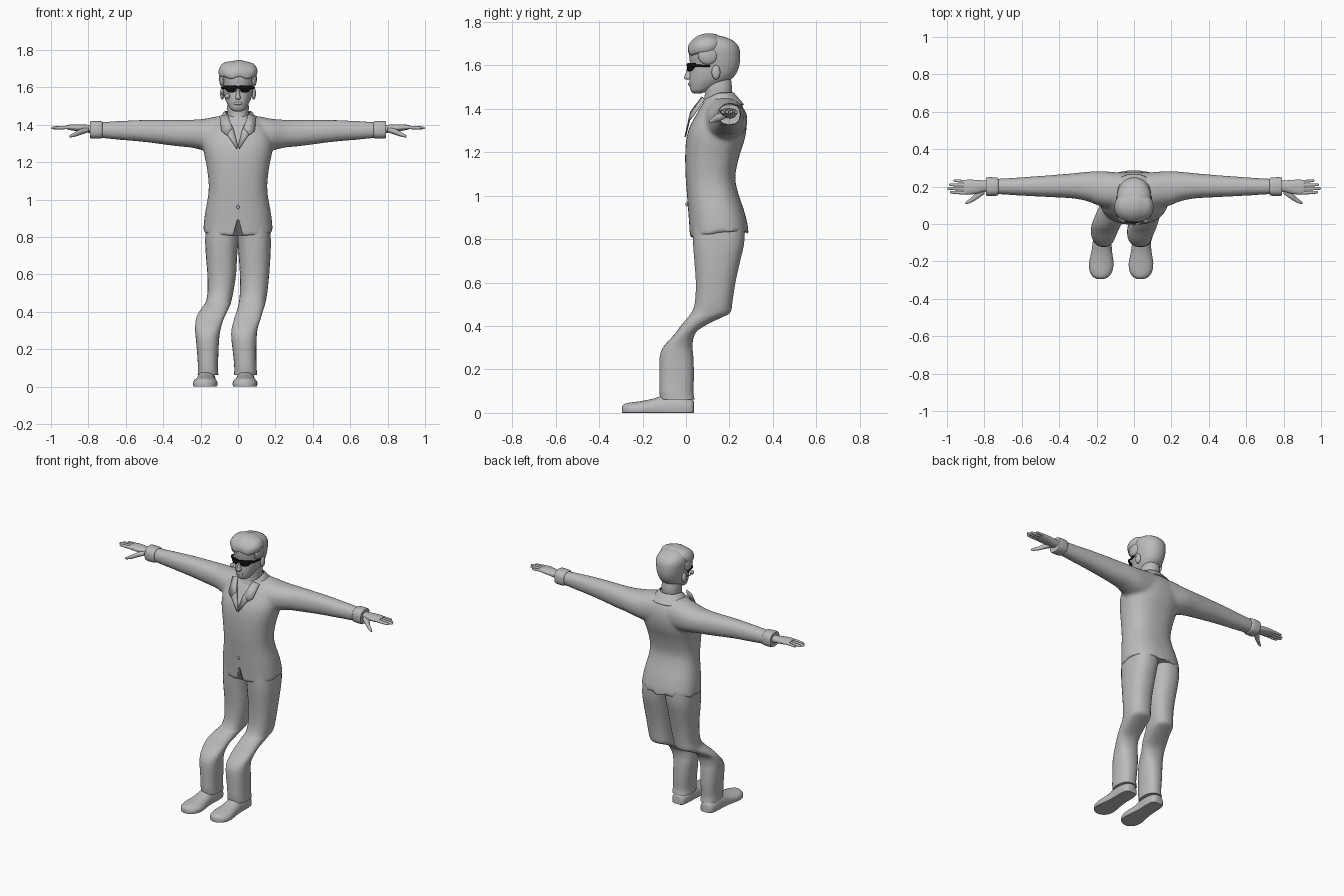
import bpy, bmesh, math
from mathutils import Vector

def material(name, c):
    m = bpy.data.materials.new(name)
    m.diffuse_color = (c[0], c[1], c[2], 1)
    return m

GREY = material("plain grey", (0.5, 0.5, 0.5))
BLACK = material("black", (0.005, 0.005, 0.005))

def finish(name, bm, mat=GREY, angle=45):
    bmesh.ops.recalc_face_normals(bm, faces=bm.faces)
    me = bpy.data.meshes.new(name)
    bm.to_mesh(me)
    bm.free()
    me.materials.append(mat)
    me.shade_smooth()
    me.set_sharp_from_angle(angle=math.radians(angle))
    ob = bpy.data.objects.new(name, me)
    bpy.context.collection.objects.link(ob)
    return ob

def spline(rows, steps):
    """Catmull-Rom interpolation of section rows."""
    out = []
    for i in range(len(rows) - 1):
        a, b, c, d = (rows[max(i - 1, 0)], rows[i], rows[i + 1], rows[min(i + 2, len(rows) - 1)])
        for s in range(steps):
            t = s / steps
            out.append([0.5 * (2 * q + (r - p) * t + (2 * p - 5 * q + 4 * r - u) * t * t
                               + (3 * q - p - 3 * r + u) * t ** 3) for p, q, r, u in zip(a, b, c, d)])
    out.append(list(rows[-1]))
    return out

def loft(bm, axis, rows, p=2.2, n=28, steps=3, flat=False, cap=True):
    """Rows are (position, a0, a1, b0, b1) along an axis; a and b are the other two axes in xyz order."""
    rings = []
    for pos, a0, a1, b0, b1 in spline(rows, steps):
        ring = []
        for k in range(n):
            t = 2 * math.pi * (k + 0.5) / n
            u, v = (math.copysign(abs(f) ** (2 / p), f) for f in (math.cos(t), math.sin(t)))
            if flat:
                v = (max(v, -0.4) + 0.4) / 1.4 * 2 - 1
            co = [(a0 + a1 + u * (a1 - a0)) / 2, (b0 + b1 + v * (b1 - b0)) / 2]
            co.insert("xyz".index(axis), pos)
            ring.append(bm.verts.new(co))
        rings.append(ring)
    for r, s in zip(rings, rings[1:]):
        for k in range(n):
            bm.faces.new((r[k], r[(k + 1) % n], s[(k + 1) % n], s[k]))
    if cap:
        bm.faces.new(rings[0])
        bm.faces.new(rings[-1])
    return rings

def part(name, axis, rows, mat=GREY, **kw):
    bm = bmesh.new()
    loft(bm, axis, rows, **kw)
    return finish(name, bm, mat)

def ball(name, centre, size, mat=GREY):
    bm = bmesh.new()
    bmesh.ops.create_uvsphere(bm, u_segments=20, v_segments=12, radius=1)
    for v in bm.verts:
        v.co = Vector(c + q * s for c, q, s in zip(centre, v.co, size))
    return finish(name, bm, mat)

def plate(name, points, thickness, mat=GREY):
    bm = bmesh.new()
    bm.faces.new([bm.verts.new(p) for p in points])
    ob = finish(name, bm, mat)
    mod = ob.modifiers.new("thickness", 'SOLIDIFY')
    mod.thickness, mod.offset = thickness, 0
    return ob

# Jacket: body and sleeves fused into one skin
bm = bmesh.new()
body = [(0.805, -.187, .187, .018, .288), (0.86, -.184, .184, .015, .285), (0.93, -.176, .176, .010, .268),
        (1.02, -.160, .160, .003, .238), (1.09, -.157, .157, -.002, .227), (1.18, -.168, .168, -.004, .245),
        (1.25, -.182, .182, .000, .268), (1.31, -.185, .185, .014, .279), (1.37, -.165, .165, .045, .276),
        (1.42, -.125, .125, .075, .255), (1.45, -.080, .080, .100, .225)]
rings = loft(bm, 'z', body, p=2.4, n=40)
for v in rings[0]:                       # hem rises towards the back
    v.co.z += 0.03 * max(0, min(1, (v.co.y - 0.03) / 0.15))
half = [(0, .09, .272, 1.26, 1.45), (.1, .085, .277, 1.25, 1.447), (.18, .095, .283, 1.262, 1.432),
        (.25, .122, .279, 1.278, 1.427), (.34, .138, .270, 1.287, 1.427), (.5, .146, .257, 1.308, 1.426),
        (.64, .154, .247, 1.32, 1.42), (.76, .161, .240, 1.332, 1.413)]
mirror = [(-x, a, b, c, d) for x, a, b, c, d in half[:0:-1]]
loft(bm, 'x', mirror + half, n=32)
jacket = finish("jacket", bm)
rm = jacket.modifiers.new("fuse", 'REMESH')
rm.mode, rm.voxel_size, rm.use_smooth_shade = 'VOXEL', 0.011, True
sm = jacket.modifiers.new("soften", 'SMOOTH')
sm.factor, sm.iterations = 0.5, 5

# Notch where the jacket fronts part above the hem
notch = plate("notch_cutter", [(-.035, .01, .78), (.035, .01, .78), (.004, .01, .89), (-.004, .01, .89)], 0.05)
notch.hide_render = True
notch.hide_viewport = True
cut = jacket.modifiers.new("notch", 'BOOLEAN')
cut.operation, cut.object = 'DIFFERENCE', notch
ball("jacket_button", (0, .004, .96), (.008, .006, .010))

# Trousers: bent knees, both shins shifted to one side
# z, y0, y1, then x0, x1 of each leg
legs = [(.86, .030, .272, -.172, .02, -.02, .172), (.78, .032, .268, -.176, .004, -.004, .176),
        (.70, .038, .250, -.172, -.004, .003, .174), (.60, .045, .228, -.164, -.010, .010, .167),
        (.51, .041, .214, -.163, -.024, .010, .158), (.462, .025, .205, -.170, -.034, .006, .150),
        (.44, .008, .165, -.180, -.040, .003, .145), (.40, -.025, .085, -.208, -.058, -.008, .132),
        (.365, -.050, .042, -.224, -.075, -.020, .122), (.31, -.100, .030, -.230, -.092, -.034, .105),
        (.26, -.121, .034, -.226, -.100, -.036, .100), (.17, -.123, .037, -.218, -.105, -.026, .098),
        (.10, -.123, .034, -.214, -.106, -.020, .100), (.062, -.118, .040, -.216, -.105, -.022, .102)]
for name, i in (("right", 3), ("left", 5)):
    part(name + "_trouser_leg", 'z', [(r[0], r[i], r[i + 1], r[1], r[2]) for r in legs], p=2.4)

# Shoes
shoe = [(.036, .026, .055), (.022, .043, .066), (-.03, .05, .085), (-.09, .05, .085), (-.15, .056, .066),
        (-.21, .066, .054), (-.255, .060, .048), (-.282, .042, .042), (-.295, .016, .03)]
for name, heel, toe in (("right", -.165, -.178), ("left", .042, .036)):
    rows = []
    for y, w, h in shoe:
        c = heel + (toe - heel) * (0.04 - y) / 0.33
        rows.append((y, c - w, c + w, 0, h))
    part(name + "_shoe", 'y', rows, flat=True)

# Cuffs, hands and fingers on both sides
fingers = (("index", .166, .170, .985, .0095), ("middle", .188, .190, 1.0, .0095),
           ("ring", .208, .210, .99, .009), ("little", .226, .232, .965, .008))
for name, s in (("right", -1), ("left", 1)):
    def limb(label, rows, **kw):
        part(name + label, 'x', [(s * r[0],) + tuple(r[1:]) for r in rows], **kw)
    limb("_cuff", [(.725, .158, .243, 1.334, 1.415), (.735, .151, .249, 1.326, 1.420),
                   (.785, .150, .250, 1.326, 1.420), (.79, .158, .243, 1.333, 1.414)], p=2.6)
    limb("_palm", [(.74, .172, .232, 1.352, 1.402), (.80, .172, .232, 1.357, 1.400), (.84, .162, .236, 1.363, 1.402),
                   (.89, .156, .237, 1.370, 1.402), (.915, .162, .234, 1.376, 1.397)])
    for label, y0, y1, tip, r in fingers:
        rows = []
        for t, k in ((0, 1), (.4, 1), (.8, .9), (.95, .65), (1, .2)):
            y, z = y0 + (y1 - y0) * t, 1.387 - .004 * t
            rows.append((.88 + (tip - .88) * t, y - r * k, y + r * k, z - r * k, z + r * k))
        limb("_" + label + "_finger", rows, n=12)
    limb("_thumb", [(.80, .160, .200, 1.360, 1.385), (.835, .135, .180, 1.348, 1.380), (.865, .117, .146, 1.338, 1.364),
                    (.89, .107, .126, 1.333, 1.351), (.902, .107, .115, 1.333, 1.342)], n=14)

# Neck, head and face
part("neck", 'z', [(1.30, -.06, .06, .035, .21), (1.38, -.058, .058, .065, .212), (1.45, -.056, .056, .085, .21),
                   (1.50, -.058, .058, .085, .212), (1.55, -.05, .05, .09, .205)])
skull = [(1.471, .014, .035, .070), (1.48, .036, .024, .095), (1.50, .050, .017, .14), (1.53, .066, .015, .20),
         (1.56, .076, .017, .23), (1.60, .084, .020, .246), (1.64, .090, .014, .250), (1.68, .092, .020, .245),
         (1.71, .080, .040, .222), (1.73, .052, .075, .180), (1.738, .018, .11, .145)]
part("head", 'z', [(z, -w, w, a, b) for z, w, a, b in skull], n=36)
part("nose", 'z', [(1.534, -.008, .008, .002, .04), (1.542, -.015, .015, -.009, .045),
                   (1.56, -.011, .011, -.003, .045), (1.60, -.008, .008, .010, .05)], n=14)
part("lips", 'x', [(-.028, .024, .036, 1.512, 1.516), (-.012, .010, .035, 1.506, 1.522),
                   (.012, .010, .035, 1.506, 1.522), (.028, .024, .036, 1.512, 1.516)], n=14)

# Hair swept over the front half of the head
crown = [(1.650, .090, .018, .150), (1.66, .100, .010, .165), (1.69, .104, .012, .175),
         (1.72, .088, .035, .165), (1.738, .055, .065, .145), (1.744, .02, .09, .12)]
hair = part("hair", 'z', [(z, -w, w, a, b) for z, w, a, b in crown], n=36)
for v in hair.data.vertices:             # tufts and a ragged fringe
    v.co.z += .006 * math.sin(v.co.x * 75 + 1) * (1 if v.co.z < 1.70 else .4)
for s in (-1, 1):
    side = "left" if s > 0 else "right"
    ball(side + "_hair_lock", (s * .084, .10, 1.645), (.017, .045, .042))
    ball(side + "_ear", (s * .084, .138, 1.568), (.012, .020, .033))
    # Collar leaf and lapel edge
    plate(side + "_collar_leaf", [(s * .055, .075, 1.455), (s * .098, .085, 1.445), (s * .088, .030, 1.365),
                                  (s * .060, .012, 1.345), (s * .030, .022, 1.385)], .007)
    plate(side + "_lapel", [(s * .050, .060, 1.435), (s * .060, .014, 1.350), (s * .006, -.004, 1.270),
                            (s * .002, .000, 1.290), (s * .022, .022, 1.370)], .006)
    # Sunglasses arm
    plate(side + "_glasses_arm", [(s * .074, .036, 1.592), (s * .074, .036, 1.604),
                                  (s * .089, .11, 1.601), (s * .089, .11, 1.593)], .005, BLACK)

# Standing collar around the neck
bm = bmesh.new()
loft(bm, 'z', [(1.42, -.108, .108, .072, .268), (1.445, -.092, .092, .074, .246),
               (1.468, -.076, .076, .080, .226), (1.474, -.068, .068, .085, .220)], cap=False)
for v in bm.verts:                       # lower at the throat
    v.co.z -= .04 * max(0, (.15 - v.co.y) / .08)
collar = finish("collar", bm)
collar.modifiers.new("thickness", 'SOLIDIFY').thickness = .006

# Sunglasses front: curved band, narrow at the bridge
band = [(0, 1.595, 1.608), (.009, 1.592, 1.609), (.016, 1.577, 1.610), (.035, 1.572, 1.611),
        (.056, 1.576, 1.611), (.068, 1.588, 1.611), (.076, 1.594, 1.609)]
band = [(-x, a, b) for x, a, b in band[:0:-1]] + band
part("sunglasses", 'x', [(x, .003 + 6 * x * x, .012 + 6 * x * x, a, b) for x, a, b in band],
     mat=BLACK, p=5, n=16, steps=2)

# Headset microphone beside the cheek
ball("microphone", (-.057, .022, 1.553), (.014, .014, .014))
part("microphone_boom", 'y', [(.022, -.060, -.054, 1.55, 1.556), (.07, -.082, -.076, 1.555, 1.561),
                              (.13, -.092, -.086, 1.570, 1.576)], n=8)
